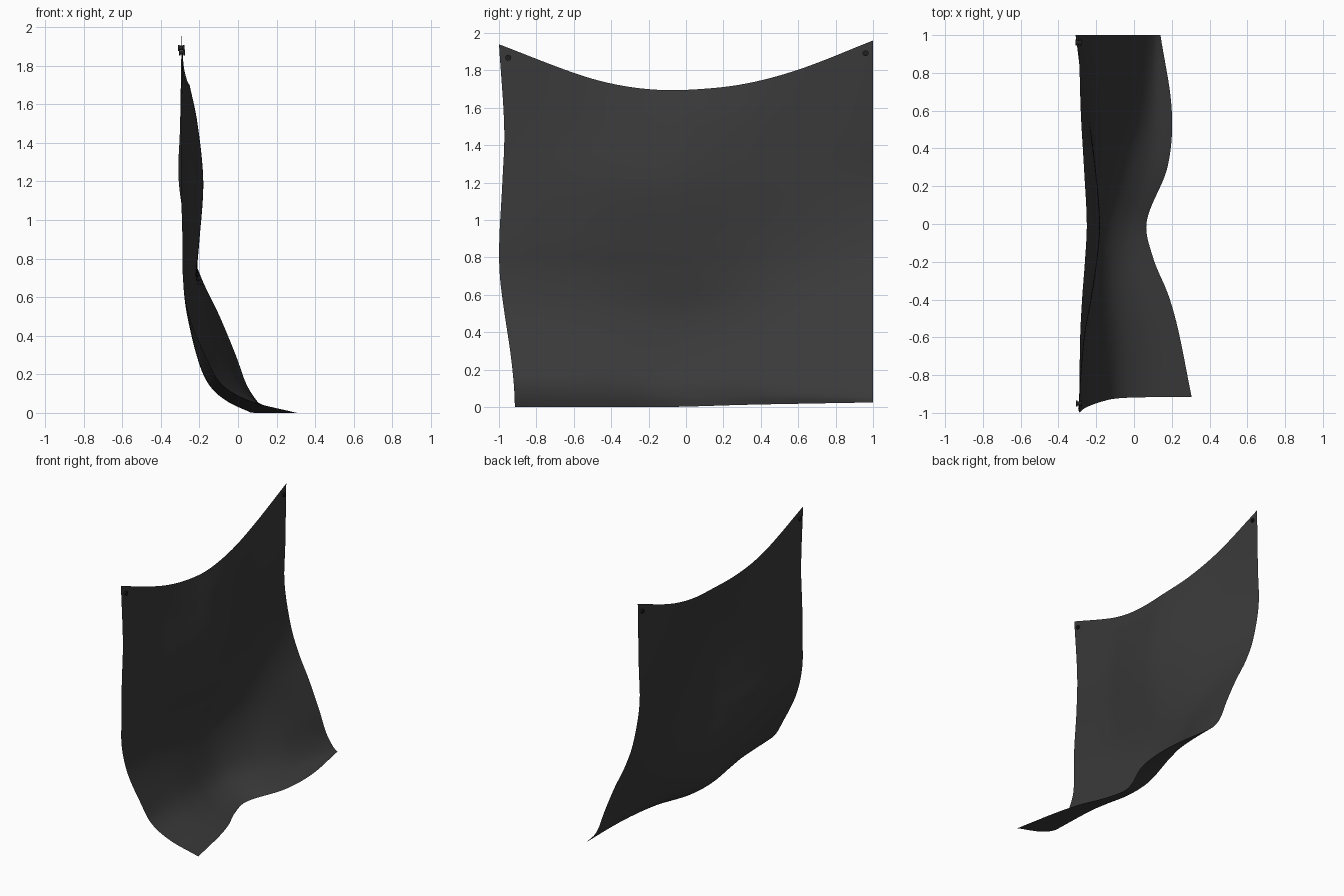
import bpy, bmesh, math
from mathutils import Matrix

if "Cube" in bpy.data.objects:
    bpy.data.objects.remove(bpy.data.objects["Cube"])

# Control data for the hanging sheet: columns across y, rows from top to floor
COLS = [-1, -.6, -.4, -.2, 0, .3, .6, 1]
TOP_Z = [1.94, 1.787, 1.73, 1.70, 1.696, 1.726, 1.804, 1.96]
ROW_Z = [1.5, 1.2, .9, .7, .5, .3, .15, .06]
END_Z = [0, 0, 0, 0, .003, .012, .018, .025]
EDGE_SHIFT = [0, .028, .018, .002, .005, .03, .06, .077, .083, .085]
DEPTH = [
    [-.29, -.285, -.275, -.26, -.25, -.265, -.282, -.292],
    [-.293, -.275, -.25, -.228, -.21, -.23, -.27, -.30],
    [-.295, -.26, -.225, -.195, -.18, -.205, -.25, -.307],
    [-.288, -.27, -.245, -.22, -.20, -.208, -.23, -.257],
    [-.285, -.283, -.268, -.245, -.223, -.21, -.202, -.19],
    [-.252, -.262, -.262, -.255, -.24, -.195, -.145, -.095],
    [-.17, -.192, -.205, -.215, -.206, -.14, -.065, -.012],
    [-.085, -.10, -.125, -.15, -.145, -.06, .01, .043],
    [.07, .04, 0, -.05, -.047, .05, .09, .10],
    [.305, .233, .18, .102, .067, .178, .20, .14],
]
HEIGHT = [TOP_Z] + [[z] * len(COLS) for z in ROW_Z] + [END_Z]


def spline(ts, vs, t):
    """Smooth curve through the values vs at the positions ts."""
    n = len(ts)
    i = 0
    while i < n - 2 and t > ts[i + 1]:
        i += 1

    def slope(k):
        a, b = max(k - 1, 0), min(k + 1, n - 1)
        return (vs[b] - vs[a]) / (ts[b] - ts[a])
    h = ts[i + 1] - ts[i]
    u = (t - ts[i]) / h
    return ((2 * u**3 - 3 * u**2 + 1) * vs[i] + (u**3 - 2 * u**2 + u) * h * slope(i)
            + (3 * u**2 - 2 * u**3) * vs[i + 1] + (u**3 - u**2) * h * slope(i + 1))


def material(name, grey):
    m = bpy.data.materials.new(name)
    m.diffuse_color = (grey, grey, grey, 1)
    m.use_nodes = True
    m.node_tree.nodes["Principled BSDF"].inputs["Base Color"].default_value = m.diffuse_color
    return m


def make_object(name, bm, mat):
    mesh = bpy.data.meshes.new(name)
    bm.to_mesh(mesh)
    bm.free()
    mesh.materials.append(mat)
    ob = bpy.data.objects.new(name, mesh)
    bpy.context.collection.objects.link(ob)
    bpy.ops.object.select_all(action='DESELECT')
    ob.select_set(True)
    bpy.context.view_layer.objects.active = ob
    bpy.ops.object.shade_smooth_by_angle(angle=math.radians(40))
    return ob


# Draped sheet
NY, NV = 64, 72
rows = list(range(len(DEPTH)))
bm = bmesh.new()
grid = []
for j in range(NV + 1):
    v = j / NV * rows[-1]
    shift = spline(rows, EDGE_SHIFT, v)
    line = []
    for i in range(NY + 1):
        y = -1 + 2 * i / NY
        x = spline(rows, [spline(COLS, r, y) for r in DEPTH], v)
        z = max(0, spline(rows, [spline(COLS, r, y) for r in HEIGHT], v))
        line.append(bm.verts.new((x, y + shift * ((1 - y) / 2) ** 3, z)))
    grid.append(line)
for j in range(NV):
    for i in range(NY):
        bm.faces.new((grid[j][i], grid[j + 1][i], grid[j + 1][i + 1], grid[j][i + 1]))
make_object("draped_sheet", bm, material("dark_cloth", .042))


# Corner eyelets: a flanged ring turned around the x axis
def eyelet(name, loc, mat):
    profile = [(-.016, .005), (-.016, .016), (-.008, .016), (-.008, .011),
               (.008, .011), (.008, .016), (.016, .016), (.016, .005)]
    bm = bmesh.new()
    n = 24
    rings = [[bm.verts.new((x, r * math.cos(a), r * math.sin(a))) for x, r in profile]
             for a in (2 * math.pi * k / n for k in range(n))]
    for k in range(n):
        a, b = rings[k], rings[(k + 1) % n]
        for p in range(len(profile)):
            q = (p + 1) % len(profile)
            bm.faces.new((a[p], a[q], b[q], b[p]))
    bmesh.ops.recalc_face_normals(bm, faces=bm.faces)
    bmesh.ops.transform(bm, matrix=Matrix.Translation(loc), verts=bm.verts)
    make_object(name, bm, mat)


metal = material("dark_metal", .015)
eyelet("eyelet_near", (-.291, -.95, 1.868), metal)
eyelet("eyelet_far", (-.294, .96, 1.892), metal)
